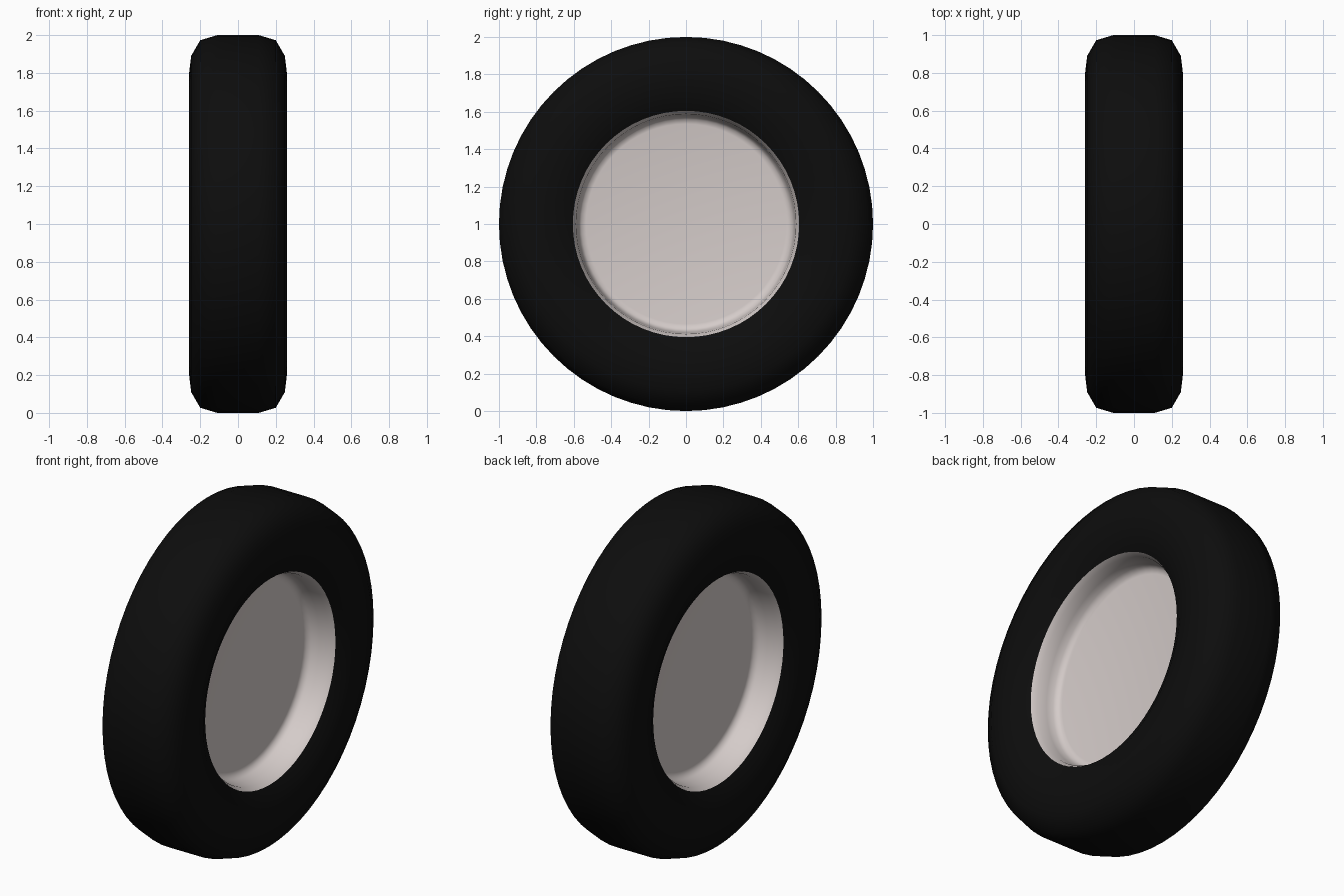
import bpy, bmesh
from math import cos, sin, tau

if "Cube" in bpy.data.objects:
    bpy.data.objects.remove(bpy.data.objects["Cube"])

SEGMENTS = 64


def material(name, color):
    mat = bpy.data.materials.new(name)
    mat.diffuse_color = color
    mat.use_nodes = True
    mat.node_tree.nodes["Principled BSDF"].inputs["Base Color"].default_value = mat.diffuse_color
    return mat


def lathe(name, profile, mat):
    """Revolve (x, radius) points around the axle; radius 0 becomes a centre point."""
    bm = bmesh.new()
    rings = []
    for x, r in profile:
        if r == 0:
            rings.append([bm.verts.new((x, 0, 0))] * SEGMENTS)
        else:
            rings.append([bm.verts.new((x, r * cos(tau * i / SEGMENTS), r * sin(tau * i / SEGMENTS)))
                          for i in range(SEGMENTS)])
    for a, b in zip(rings, rings[1:]):
        for i in range(SEGMENTS):
            j = (i + 1) % SEGMENTS
            corners = list(dict.fromkeys((a[i], a[j], b[j], b[i])))
            bm.faces.new(corners).smooth = True
    mesh = bpy.data.meshes.new(name)
    bm.to_mesh(mesh)
    bm.free()
    mesh.materials.append(mat)
    obj = bpy.data.objects.new(name, mesh)
    obj.location.z = 1
    bpy.context.collection.objects.link(obj)
    return obj


def mirrored(profile):
    return [(-x, r) for x, r in reversed(profile)]


rubber = material("rubber", (0.004, 0.004, 0.004, 1))
metal = material("metal", (0.66, 0.60, 0.585, 1))

# Tyre: flat tread, chamfered shoulders, sidewalls tucking in to the rim
tyre_half = [(0.11, 1.0), (0.20, 0.973), (0.248, 0.89), (0.26, 0.79),
             (0.25, 0.68), (0.21, 0.605)]
lathe("tyre", mirrored(tyre_half) + tyre_half, rubber)

# Rim dishes: flared lip, straight wall, rounded corner and flat disc
dish = [(0.21, 0.605), (0.18, 0.588), (0.12, 0.582), (0.08, 0.575),
        (0.055, 0.56), (0.05, 0.535), (0.05, 0)]
lathe("right_rim", dish, metal)
lathe("left_rim", mirrored(dish), metal)
